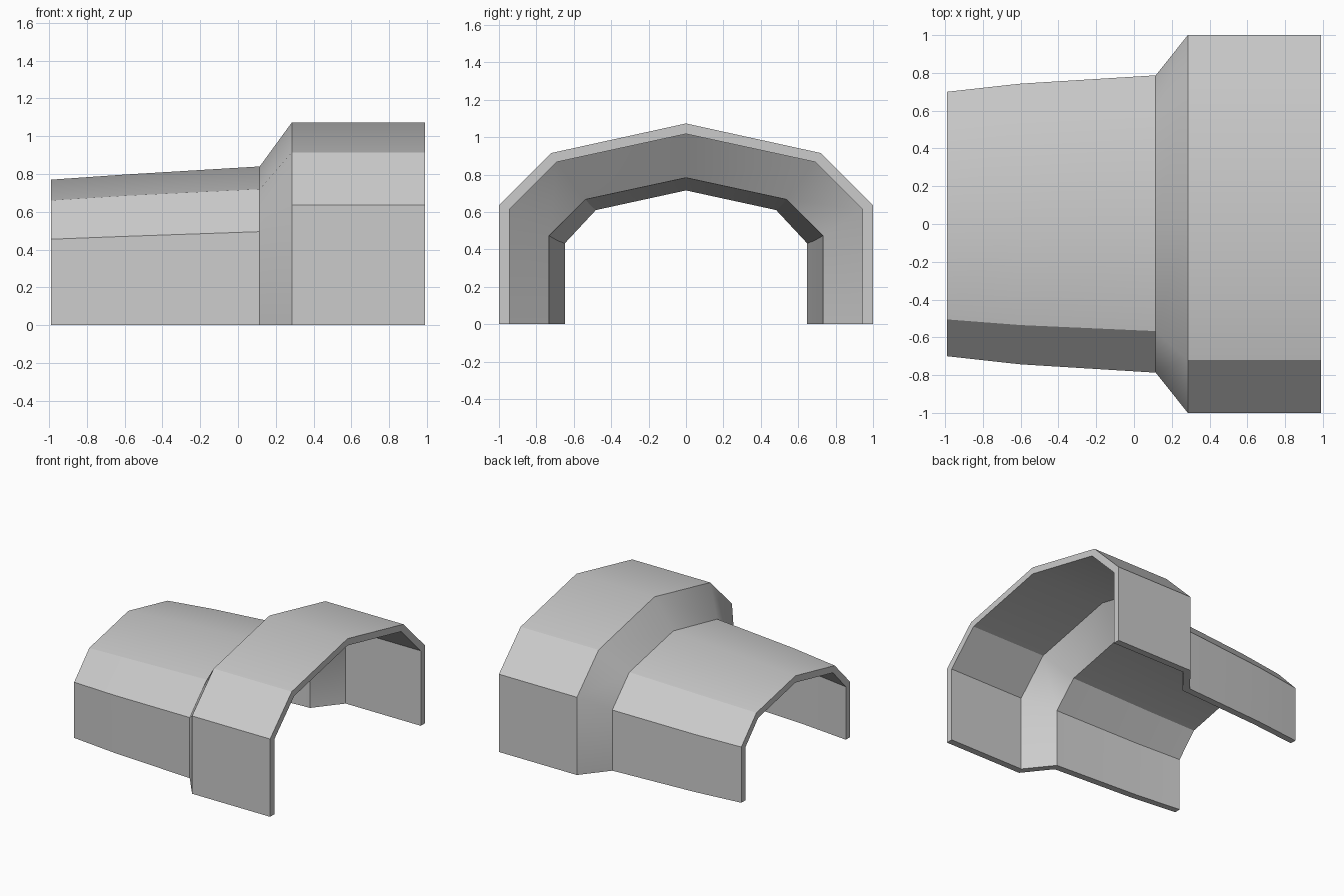
import bpy
import bmesh
import math

cube = bpy.data.objects.get("Cube")
if cube:
    bpy.data.objects.remove(cube, do_unlink=True)

# One plain grey
grey = bpy.data.materials.new("plain grey")
grey.use_nodes = True
colour = (0.6, 0.6, 0.6, 1)
grey.diffuse_color = colour
grey.node_tree.nodes["Principled BSDF"].inputs["Base Color"].default_value = colour

# Stations along the tunnel:
# x, half width, wall height, roof corner y, roof corner z, ridge height
OUTER = [
    (-0.99, 0.70, 0.455, 0.505, 0.66, 0.77),
    (-0.60, 0.743, 0.47, 0.535, 0.685, 0.797),
    (0.115, 0.787, 0.495, 0.567, 0.72, 0.84),
    (0.285, 1.0, 0.635, 0.72, 0.915, 1.073),
    (0.99, 1.0, 0.635, 0.72, 0.915, 1.073),
]
INNER = [
    (-0.99, 0.648, 0.432, 0.482, 0.61, 0.715),
    (-0.595, 0.688, 0.447, 0.508, 0.632, 0.742),
    (0.14, 0.732, 0.473, 0.537, 0.667, 0.783),
    (0.31, 0.945, 0.612, 0.69, 0.867, 1.017),
    (0.99, 0.945, 0.612, 0.69, 0.867, 1.017),
]


def arch(bm, station):
    """Arched ring of vertices from the front foot to the back foot."""
    x, w, wall, cy, cz, ridge = station
    half = [(w, 0), (w, wall), (cy, cz)]
    points = [(-y, z) for y, z in half] + [(0, ridge)] + half[::-1]
    return [bm.verts.new((x, y, z)) for y, z in points]


def bridge(bm, a, b):
    """Strip of quads between two rows of vertices."""
    for i in range(len(a) - 1):
        bm.faces.new((a[i], a[i + 1], b[i + 1], b[i]))


# Tunnel shell: outer skin, inner skin, end rims and feet
bm = bmesh.new()
outer = [arch(bm, s) for s in OUTER]
inner = [arch(bm, s) for s in INNER]
for skin in (outer, inner):
    for a, b in zip(skin, skin[1:]):
        bridge(bm, a, b)
for end in (0, -1):
    bridge(bm, outer[end], inner[end])
    bridge(bm, [r[end] for r in outer], [r[end] for r in inner])
bmesh.ops.recalc_face_normals(bm, faces=bm.faces)

mesh = bpy.data.meshes.new("tunnel_shell")
bm.to_mesh(mesh)
bm.free()
mesh.materials.append(grey)
shell = bpy.data.objects.new("tunnel_shell", mesh)
bpy.context.collection.objects.link(shell)

# Smooth along the ridge and taper, crisp at the folds
bpy.ops.object.select_all(action="DESELECT")
shell.select_set(True)
bpy.context.view_layer.objects.active = shell
bpy.ops.object.shade_smooth_by_angle(angle=math.radians(30))
